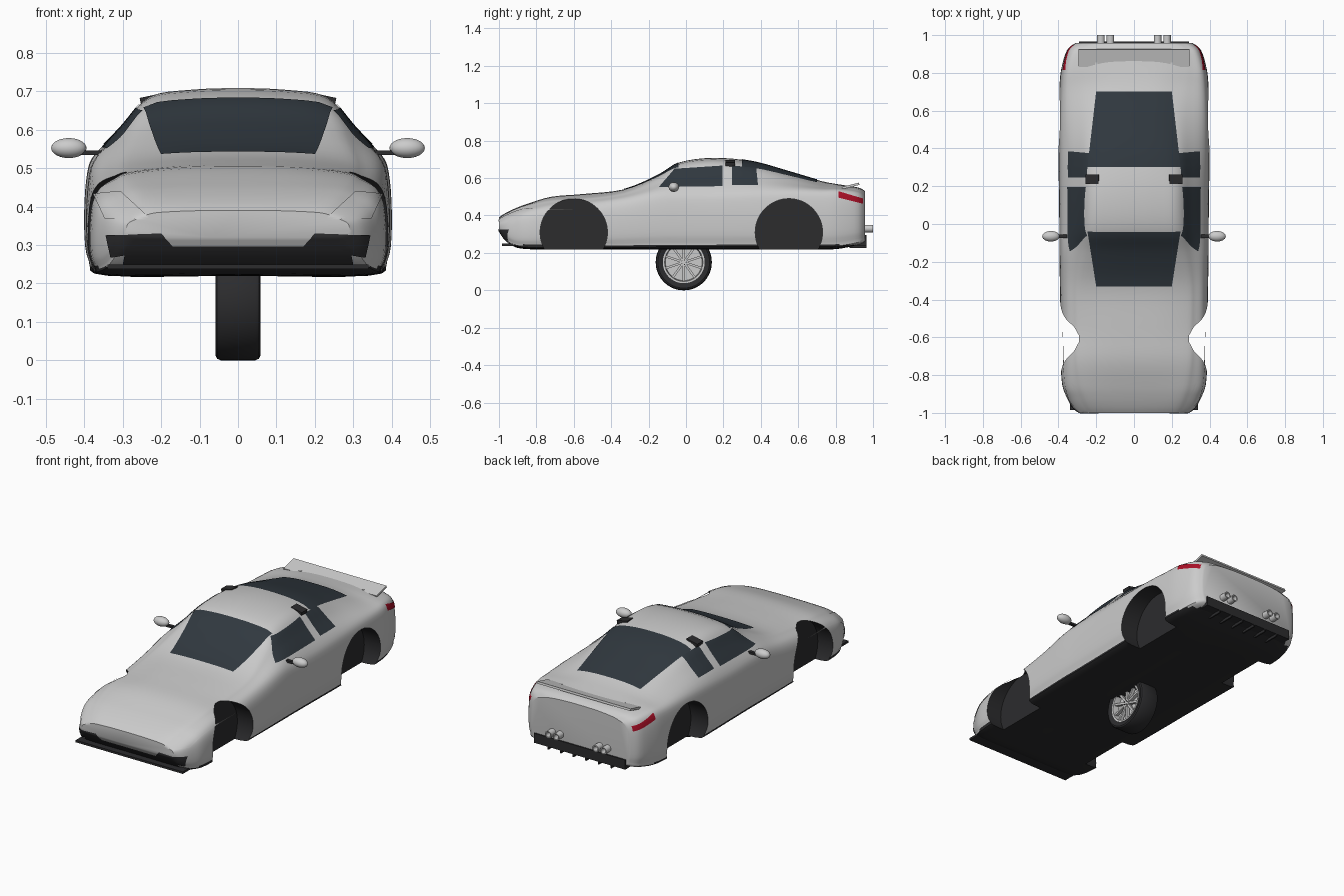
import bpy, bmesh
from math import radians, pi, cos, sin
from mathutils import Vector, Matrix
from mathutils.bvhtree import BVHTree

if "Cube" in bpy.data.objects:
    bpy.data.objects.remove(bpy.data.objects["Cube"])


def material(name, c):
    m = bpy.data.materials.new(name)
    m.diffuse_color = (*c, 1)
    m.use_nodes = True
    m.node_tree.nodes["Principled BSDF"].inputs["Base Color"].default_value = m.diffuse_color
    return m


silver = material("silver", (.6, .6, .6))
dark = material("dark_trim", (.025, .025, .027))
glass = material("glass", (.03, .04, .05))
red = material("red_lens", (.4, .005, .02))
white = material("clear_lens", (.85, .86, .88))


def make(name, bm, mats=(), angle=35):
    me = bpy.data.meshes.new(name)
    bm.to_mesh(me)
    bm.free()
    ob = bpy.data.objects.new(name, me)
    bpy.context.collection.objects.link(ob)
    for m in mats:
        me.materials.append(m)
    smooth(ob, angle)
    return ob


def smooth(ob, angle=35):
    bpy.ops.object.select_all(action='DESELECT')
    ob.select_set(True)
    bpy.context.view_layer.objects.active = ob
    bpy.ops.object.shade_smooth_by_angle(angle=radians(angle))


def box(name, loc, size, mat=None, rx=0, ry=0):
    bm = bmesh.new()
    m = (Matrix.Translation(loc) @ Matrix.Rotation(rx, 4, 'X') @ Matrix.Rotation(ry, 4, 'Y')
         @ Matrix.Diagonal((*size, 1)))
    bmesh.ops.create_cube(bm, size=1, matrix=m)
    return make(name, bm, [mat] if mat else [])


def cylinder(name, loc, r, depth, axis, mats=(), seg=32):
    bm = bmesh.new()
    rot = Matrix.Rotation(pi / 2, 4, 'Y' if axis == 'x' else 'X')
    bmesh.ops.create_cone(bm, cap_ends=True, segments=seg, radius1=r, radius2=r, depth=depth,
                          matrix=Matrix.Translation(loc) @ rot)
    return make(name, bm, mats)


def spline(pts, steps, closed=False):
    """Smooth curve through points of any dimension."""
    n, out = len(pts), []
    get = (lambda i: pts[i % n]) if closed else (lambda i: pts[max(0, min(n - 1, i))])
    for i in range(n if closed else n - 1):
        for s in range(steps):
            t = s / steps
            out.append([.5 * (2 * b + (c - a) * t + (2 * a - 5 * b + 4 * c - d) * t * t
                              + (3 * b - a - 3 * c + d) * t ** 3)
                        for a, b, c, d in zip(get(i - 1), get(i), get(i + 1), get(i + 2))])
    return out if closed else out + [list(pts[-1])]


# Body shell stations: y, floor z, half width, shoulder z, roof edge x, roof edge z, top z
STATIONS = [
    (-1.0, .32, .29, .365, .2, .385, .39), (-.97, .275, .325, .375, .22, .405, .41),
    (-.92, .235, .355, .395, .24, .43, .435), (-.85, .222, .38, .42, .26, .455, .462),
    (-.72, .22, .388, .445, .28, .485, .5), (-.55, .22, .388, .455, .28, .495, .515),
    (-.33, .22, .392, .485, .28, .525, .54), (-.15, .22, .395, .525, .25, .60, .615),
    (-.03, .22, .395, .53, .235, .665, .685), (.15, .22, .397, .53, .23, .685, .708),
    (.35, .22, .4, .535, .23, .66, .69), (.55, .22, .4, .535, .22, .61, .635),
    (.72, .22, .395, .53, .23, .565, .585), (.82, .225, .385, .53, .25, .553, .566),
    (.92, .245, .355, .515, .25, .54, .55), (.958, .26, .31, .49, .2, .52, .53)]


def section(st):
    y, zb, w, zs, rx, rz, zt = st
    h, sx = zs - zb, .93 * w
    half = [(.85 * w, zb), (.97 * w, zb + .12 * h), (w, zb + .4 * h), (.985 * w, zb + .8 * h),
            (sx, zs), ((sx + rx) / 2, (zs + rz) / 2 + .004), (rx, rz), (rx * .55, zt - (zt - rz) * .2)]
    loop = [(0, zb)] + half + [(0, zt)] + [(-x, z) for x, z in reversed(half)]
    return [(x, y, z) for x, z in ((p[0], p[1]) for p in spline(loop, 4, True))]


bm = bmesh.new()
rings = [[bm.verts.new(p) for p in section(s)] for s in spline(STATIONS, 4)]
for a, b in zip(rings, rings[1:]):
    for i in range(len(a)):
        j = (i + 1) % len(a)
        bm.faces.new((a[i], a[j], b[j], b[i]))
bm.faces.new(rings[0])
bm.faces.new(rings[-1])
bmesh.ops.recalc_face_normals(bm, faces=bm.faces)
for f in bm.faces:
    if f.calc_center_median().z < .243:
        f.material_index = 1          # black underside and sills
surface = BVHTree.FromBMesh(bm)
body = make("body_shell", bm, [silver, dark])

# Wheel wells cut into the body, dark inside
for y in (-.6, .55):
    for s in (-1, 1):
        cut = cylinder("wheel_well_cutter", (s * .395, y, .31), .18, .21, 'x', [silver, dark], 64)
        for p in cut.data.polygons:
            p.material_index = 1
        mod = body.modifiers.new("well", 'BOOLEAN')
        mod.operation, mod.object, mod.solver = 'DIFFERENCE', cut, 'EXACT'
        bpy.context.view_layer.objects.active = body
        bpy.ops.object.modifier_apply(modifier=mod.name)
        bpy.data.objects.remove(cut)
smooth(body, 35)

# Panels laid on the body: a 2D quad projected along an axis
RAYS = {'top': (lambda u, v: (u, v, 2), (0, 0, -1)), 'side': (lambda u, v: (2, u, v), (-1, 0, 0)),
        'front': (lambda u, v: (u, -2, v), (0, 1, 0)), 'back': (lambda u, v: (u, 2, v), (0, -1, 0))}


def panel(name, view, quad, mat, mirror=True, n=14, off=.003):
    place, d = RAYS[view]
    a, b, c, e = (Vector(q) for q in quad)
    for s in ((1, -1) if mirror else (1,)):
        bm = bmesh.new()
        grid = []
        for i in range(n + 1):
            row = []
            for j in range(n + 1):
                p = a.lerp(b, i / n).lerp(e.lerp(c, i / n), j / n)
                hit, nor, _, _ = surface.ray_cast(Vector(place(*p)), Vector(d))
                if hit:
                    hit = hit + nor * (off if nor.dot(Vector(d)) < 0 else -off)
                    hit.x *= s
                row.append(bm.verts.new(hit) if hit else None)
            grid.append(row)
        for i in range(n):
            for j in range(n):
                vs = (grid[i][j], grid[i + 1][j], grid[i + 1][j + 1], grid[i][j + 1])
                if all(vs):
                    f = bm.faces.new(vs)
                    f.normal_update()
                    out = Vector((-d[0] * s, -d[1], -d[2]))
                    if f.normal.dot(out) < 0:
                        f.normal_flip()
        make(name, bm, [mat], 60)


panel("windscreen", 'top', [(-.2, -.33), (.2, -.33), (.245, -.04), (-.245, -.04)], glass, False)
panel("rear_window", 'top', [(-.245, .3), (.245, .3), (.2, .7), (-.2, .7)], glass, False)
panel("door_window", 'side', [(-.145, .55), (.195, .555), (.195, .665), (-.06, .648)], glass)
panel("quarter_window", 'side', [(.245, .56), (.385, .56), (.375, .652), (.245, .665)], glass)
panel("headlight", 'front', [(.225, .365), (.345, .368), (.375, .432), (.305, .438)], white)
panel("corner_intake", 'front', [(.17, .298), (.33, .268), (.342, .325), (.2, .33)], dark)
panel("lower_grille", 'front', [(-.3, .25), (.3, .25), (.29, .298), (-.29, .298)], dark, False)
panel("tail_light", 'side', [(.815, .495), (.945, .462), (.945, .49), (.815, .528)], red)

# Front splitter and rear diffuser
box("front_splitter", (0, -.91, .243), (.68, .15, .012), dark)
box("rear_diffuser", (0, .912, .268), (.58, .106, .055), dark)
for i in range(6):
    box("diffuser_fin", (-.2 + i * .08, .92, .24), (.008, .09, .03), dark)

# Rear wing
box("rear_wing", (0, .88, .558), (.59, .095, .012), rx=radians(14))
for s in (-1, 1):
    box("wing_support", (s * .2, .87, .548), (.015, .05, .02))
    # Exhaust pipes
    for x in (.125, .175):
        bm = bmesh.new()
        prof = [(.012, .95), (.014, 1), (.02, 1), (.02, .92)]
        rr = [[bm.verts.new((s * x + r * cos(k * pi / 12), y, .33 + r * sin(k * pi / 12)))
               for k in range(24)] for r, y in prof]
        for a, b in zip(rr, rr[1:]):
            for k in range(24):
                bm.faces.new((a[k], a[k - 1], b[k - 1], b[k]))
        bm.faces.new(rr[0])
        bmesh.ops.recalc_face_normals(bm, faces=bm.faces)
        make("exhaust_pipe", bm)
    # Roof scoops behind the doors
    box("roof_scoop", (s * .218, .237, .672), (.07, .052, .036), dark, ry=s * radians(12))
    # Door mirrors
    box("mirror_stalk", (s * .385, -.065, .54), (.06, .018, .012), dark)
    bm = bmesh.new()
    bmesh.ops.create_uvsphere(bm, u_segments=24, v_segments=14, radius=1, matrix=Matrix.Translation(
        (s * .44, -.065, .552)) @ Matrix.Diagonal((.046, .028, .026, 1)))
    make("door_mirror", bm)

# Single wheel under the middle of the car
CY, CZ = -.012, .15


def lathe(name, prof, mats=(), seg=64):
    bm = bmesh.new()
    rr = [[bm.verts.new((x, CY + r * cos(2 * pi * k / seg), CZ + r * sin(2 * pi * k / seg)))
           for k in range(seg)] for r, x in prof]
    for a, b in zip(rr, rr[1:] + rr[:1]):
        for k in range(seg):
            bm.faces.new((a[k], a[k - 1], b[k - 1], b[k]))
    bmesh.ops.recalc_face_normals(bm, faces=bm.faces)
    make(name, bm, mats)


lathe("tyre", [(.108, .048), (.125, .056), (.138, .058), (.146, .054), (.15, .045), (.15, -.045),
               (.146, -.054), (.138, -.058), (.125, -.056), (.108, -.048)], [dark])
lathe("wheel_rim", [(.112, .052), (.102, .052), (.098, .02), (.098, -.052), (.112, -.052)])
cylinder("wheel_disc", (.012, CY, CZ), .099, .012, 'x', seg=48)
cylinder("wheel_hub", (.03, CY, CZ), .022, .036, 'x')
for k in range(10):
    t = k * pi / 5
    box("wheel_spoke", (.035, CY - .06 * sin(t), CZ + .06 * cos(t)), (.018, .012, .085), rx=t)
for k in range(5):
    t = k * 2 * pi / 5
    cylinder("wheel_bolt", (.049, CY + .013 * cos(t), CZ + .013 * sin(t)), .003, .006, 'x', [dark], 8)
